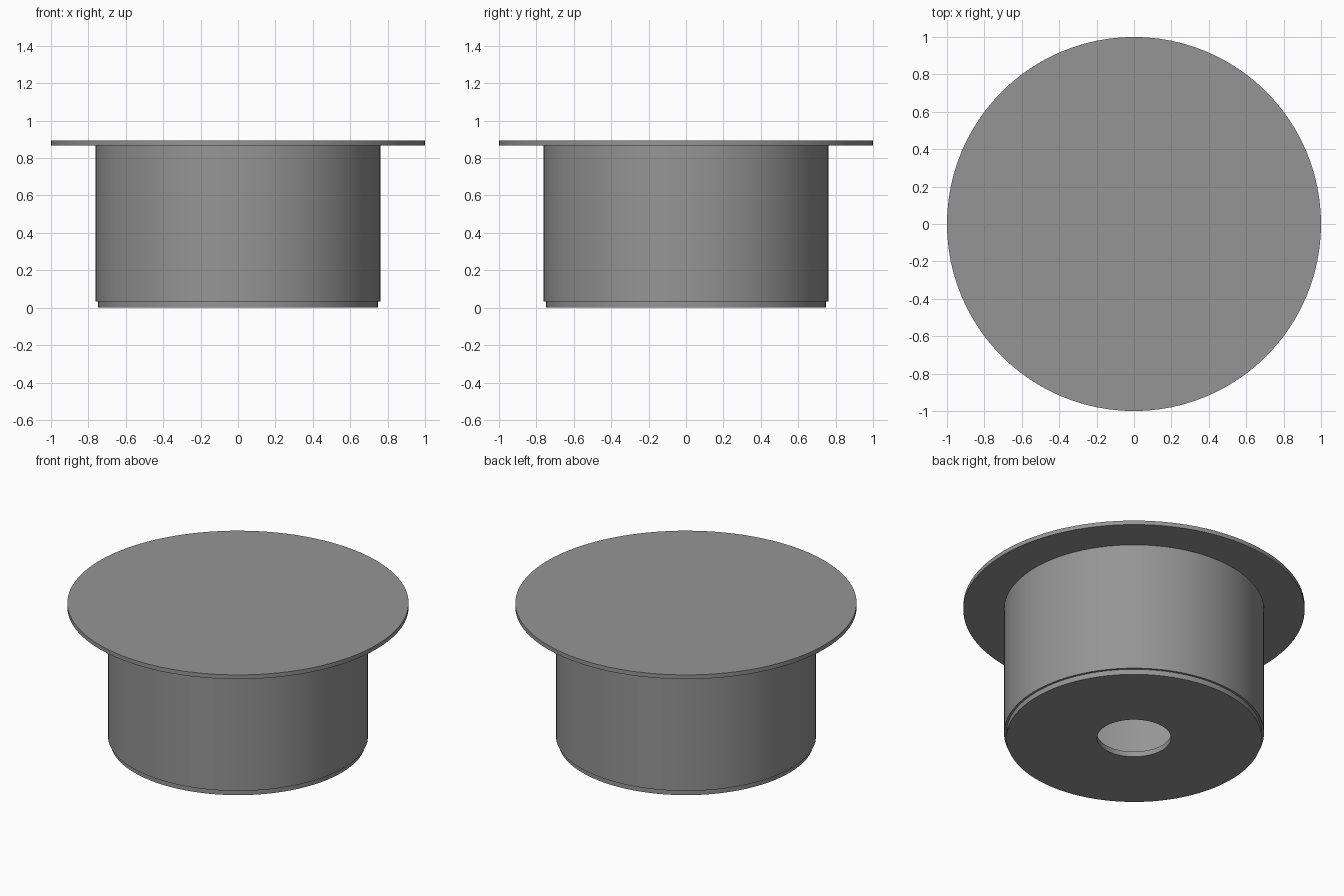
import bpy, bmesh, math

if "Cube" in bpy.data.objects:
    bpy.data.objects.remove(bpy.data.objects["Cube"])

SIDES = 96

def lathe(name, profile, closed):
    """Revolve an (r, z) profile around z; points at r = 0 become poles."""
    bm = bmesh.new()
    verts = [bm.verts.new((r, 0, z)) for r, z in profile]
    pairs = list(zip(verts, verts[1:]))
    if closed:
        pairs.append((verts[-1], verts[0]))
    edges = [bm.edges.new(p) for p in pairs]
    bmesh.ops.spin(bm, geom=verts + edges, cent=(0, 0, 0), axis=(0, 0, 1),
                   angle=2 * math.pi, steps=SIDES, use_duplicate=False)
    bmesh.ops.remove_doubles(bm, verts=bm.verts, dist=1e-4)
    bmesh.ops.recalc_face_normals(bm, faces=bm.faces)
    mesh = bpy.data.meshes.new(name)
    bm.to_mesh(mesh)
    bm.free()
    obj = bpy.data.objects.new(name, mesh)
    bpy.context.collection.objects.link(obj)
    bpy.ops.object.select_all(action='DESELECT')
    obj.select_set(True)
    bpy.context.view_layer.objects.active = obj
    bpy.ops.object.shade_smooth_by_angle(angle=math.radians(30))
    # Darker grey finish shared by all parts
    grey = bpy.data.materials.get("dark_grey") or bpy.data.materials.new("dark_grey")
    grey.diffuse_color = (0.3, 0.3, 0.3, 1)
    grey.use_nodes = True
    grey.node_tree.nodes["Principled BSDF"].inputs["Base Color"].default_value = grey.diffuse_color
    mesh.materials.append(grey)
    return obj

# Wide thin disc on top
lathe("top_flange", [(0, 0.868), (1.0, 0.868), (1.0, 0.895), (0, 0.895)], False)

# Hollow drum wall
lathe("drum_wall", [(0.762, 0.034), (0.762, 0.868), (0.73, 0.868), (0.73, 0.034)], True)

# Slightly inset bottom plate with a round central opening
lathe("bottom_plate", [(0.217, 0), (0.748, 0), (0.748, 0.034), (0.217, 0.034)], True)
